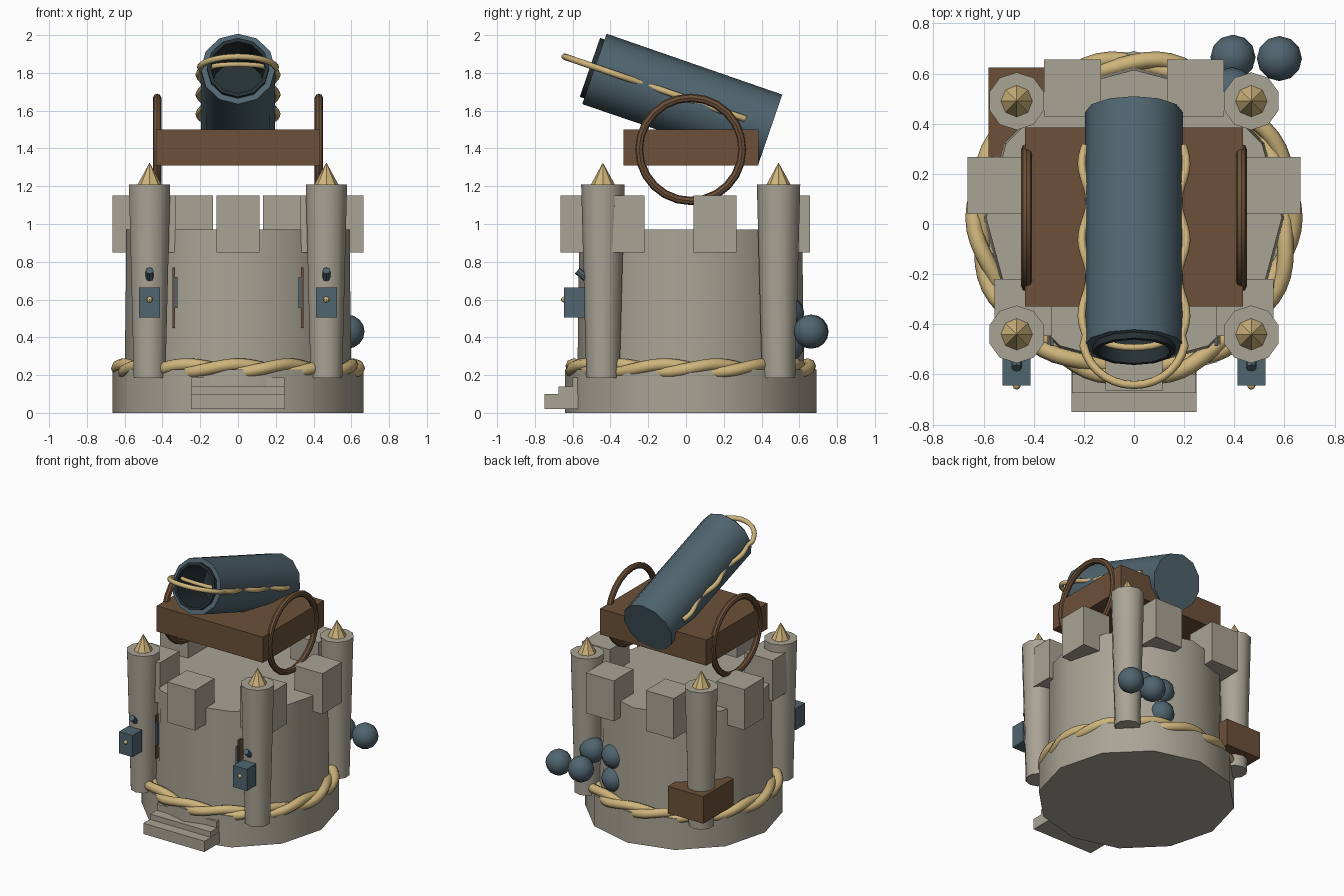
import bpy, bmesh, math
from mathutils import Vector

if "Cube" in bpy.data.objects:
    bpy.data.objects.remove(bpy.data.objects["Cube"])

CY = 0.025  # tower axis y


def material(name, rgb):
    m = bpy.data.materials.new(name)
    m.diffuse_color = (*rgb, 1)
    m.use_nodes = True
    m.node_tree.nodes["Principled BSDF"].inputs["Base Color"].default_value = m.diffuse_color
    return m


STONE = material("stone", (0.40, 0.37, 0.30))
GOLD = material("gold", (0.62, 0.46, 0.20))
WOOD = material("wood", (0.15, 0.08, 0.04))
STEEL = material("steel", (0.08, 0.13, 0.16))
DARK = material("dark_steel", (0.02, 0.03, 0.035))


def finish(name, mat, smooth=True):
    o = bpy.context.object
    o.name = name
    o.data.materials.append(mat)
    if smooth:
        bpy.ops.object.shade_smooth_by_angle(angle=math.radians(40))
    return o


def box(name, mat, lo, hi):
    lo, hi = Vector(lo), Vector(hi)
    bpy.ops.mesh.primitive_cube_add(size=1, location=(lo + hi) / 2)
    o = finish(name, mat, False)
    o.scale = hi - lo
    return o


def cone(name, mat, x, y, z0, z1, r0, r1, sides, smooth=True):
    bpy.ops.mesh.primitive_cone_add(vertices=sides, radius1=r0, radius2=r1, depth=z1 - z0,
                                    location=(x, y, (z0 + z1) / 2))
    return finish(name, mat, smooth)


def ball(name, mat, loc, r, seg=12, rings=8):
    bpy.ops.mesh.primitive_uv_sphere_add(segments=seg, ring_count=rings, radius=r, location=loc)
    return finish(name, mat)


def tube(name, mat, pts, r, cyclic=False):
    c = bpy.data.curves.new(name, 'CURVE')
    c.dimensions = '3D'
    c.bevel_depth = r
    c.bevel_resolution = 2
    c.use_fill_caps = True
    s = c.splines.new('POLY')
    s.points.add(len(pts) - 1)
    for p, q in zip(s.points, pts):
        p.co = (*q, 1)
    s.use_cyclic_u = cyclic
    o = bpy.data.objects.new(name, c)
    bpy.context.collection.objects.link(o)
    c.materials.append(mat)
    return o


def lathe(name, mat, profile, sides):
    bm = bmesh.new()
    vs = [bm.verts.new((r, 0, z)) for r, z in profile]
    es = [bm.edges.new(p) for p in zip(vs, vs[1:])]
    bmesh.ops.spin(bm, geom=vs + es, cent=(0, 0, 0), axis=(0, 0, 1), angle=2 * math.pi, steps=sides)
    bmesh.ops.remove_doubles(bm, verts=bm.verts, dist=1e-4)
    bmesh.ops.recalc_face_normals(bm, faces=bm.faces)
    me = bpy.data.meshes.new(name)
    bm.to_mesh(me)
    bm.free()
    o = bpy.data.objects.new(name, me)
    bpy.context.collection.objects.link(o)
    bpy.ops.object.select_all(action='DESELECT')
    o.select_set(True)
    bpy.context.view_layer.objects.active = o
    return finish(name, mat)


# Foundation and round tower
cone("foundation", STONE, 0, CY, 0, 0.23, 0.665, 0.665, 12)
cone("tower_wall", STONE, 0, CY, 0.2, 0.97, 0.6, 0.59, 12)

# Battlement blocks, not rotated
for i in range(7):
    a = -math.pi / 2 + i * 2 * math.pi / 7
    x, y = 0.565 * math.cos(a), CY + 0.575 * math.sin(a)
    box("battlement", STONE, (x - 0.114, y - 0.114, 0.85), (x + 0.114, y + 0.114, 1.15))

# Twisted rope around the foot of the tower
for k in range(2):
    pts = []
    for i in range(84):
        a = i * 2 * math.pi / 84
        t = 7 * a + k * math.pi
        r = 0.62 + 0.02 * math.cos(t)
        pts.append((r * math.cos(a), CY + r * math.sin(a), 0.236 + 0.02 * math.sin(t)))
    tube("foot_rope", GOLD, pts, 0.033, True)

# Entrance steps
box("lower_step", STONE, (-0.25, -0.75, 0.02), (0.25, -0.55, 0.10))
box("middle_step", STONE, (-0.247, -0.675, 0.10), (0.247, -0.52, 0.14))
box("upper_step", STONE, (-0.245, -0.60, 0.14), (0.245, -0.5, 0.187))

# Corner turrets with gold spires; door edges and lanterns on the front
for s in (-1, 1):
    for y in (-0.44, 0.49):
        cone("turret", STONE, s * 0.468, y, 0.185, 1.21, 0.088, 0.115, 10)
        cone("turret_spire", GOLD, s * 0.468, y, 1.21, 1.325, 0.063, 0, 8, False)
    box("door_post", WOOD, (s * 0.34 - 0.006, -0.48, 0.45), (s * 0.34 + 0.006, -0.40, 0.77))
    box("door_hinge", STEEL, (s * 0.328 - 0.007, -0.487, 0.555), (s * 0.328 + 0.007, -0.42, 0.72))
    box("lantern", STEEL, (s * 0.468 - 0.056, -0.645, 0.505), (s * 0.468 + 0.056, -0.535, 0.665))
    ball("lantern_stud", GOLD, (s * 0.468, -0.645, 0.6), 0.016, 8, 6)
    peg = cone("lantern_hook", STEEL, s * 0.468, -0.55, 0.70, 0.765, 0.021, 0.021, 8)
    peg.rotation_euler.x = math.radians(50)

# Crate at the back left
box("crate", WOOD, (-0.58, 0.27, 0.27), (-0.29, 0.625, 0.47))

# Stack of cannonballs at the back right
for p in ((0.58, 0.66, 0.43), (0.395, 0.665, 0.43), (0.39, 0.535, 0.525),
          (0.21, 0.535, 0.53), (0.21, 0.535, 0.36)):
    ball("cannonball", STEEL, p, 0.09)

# Gun carriage and ring wheels
box("carriage", WOOD, (-0.435, -0.33, 1.31), (0.435, 0.385, 1.50))
for s in (-1, 1):
    bpy.ops.mesh.primitive_torus_add(major_segments=24, minor_segments=8, major_radius=0.273,
                                     minor_radius=0.022, location=(s * 0.428, CY, 1.395),
                                     rotation=(0, math.pi / 2, 0))
    finish("wheel", WOOD)

# Tilted barrel with a hollow muzzle collar and bore
barrel = lathe("barrel", STEEL, [(0, -0.49), (0.195, -0.49), (0.197, 0.495), (0.15, 0.495)], 12)
bore = lathe("muzzle_bore", DARK, [(0.165, 0.47), (0.165, 0.52), (0.145, 0.52), (0.14, 0.2), (0, 0.2)], 12)

# Rope weaving along both barrel sides and looping over the muzzle
pts = []
for i in range(33):
    t = -0.345 + 0.8 * i / 32
    pts.append((0.192 + 0.016 * math.cos((t + 0.27) * 2 * math.pi / 0.32), 0.01, t))
arc = [(0.205 * math.cos(a), 0.01, 0.46 + 0.205 * math.sin(a))
       for a in (math.pi * i / 16 for i in range(1, 16))]
rope = tube("barrel_rope", GOLD, pts + arc + [(-x, y, z) for x, y, z in reversed(pts)], 0.017)
inner = tube("muzzle_rope", GOLD, [(0.143 * math.cos(a), 0.02, 0.46 + 0.05 * math.sin(a))
                                   for a in (math.pi * i / 12 for i in range(13))], 0.014)
for o in (barrel, bore, rope, inner):
    o.location = (0, -0.017, 1.66)
    o.rotation_euler.x = math.radians(71)
